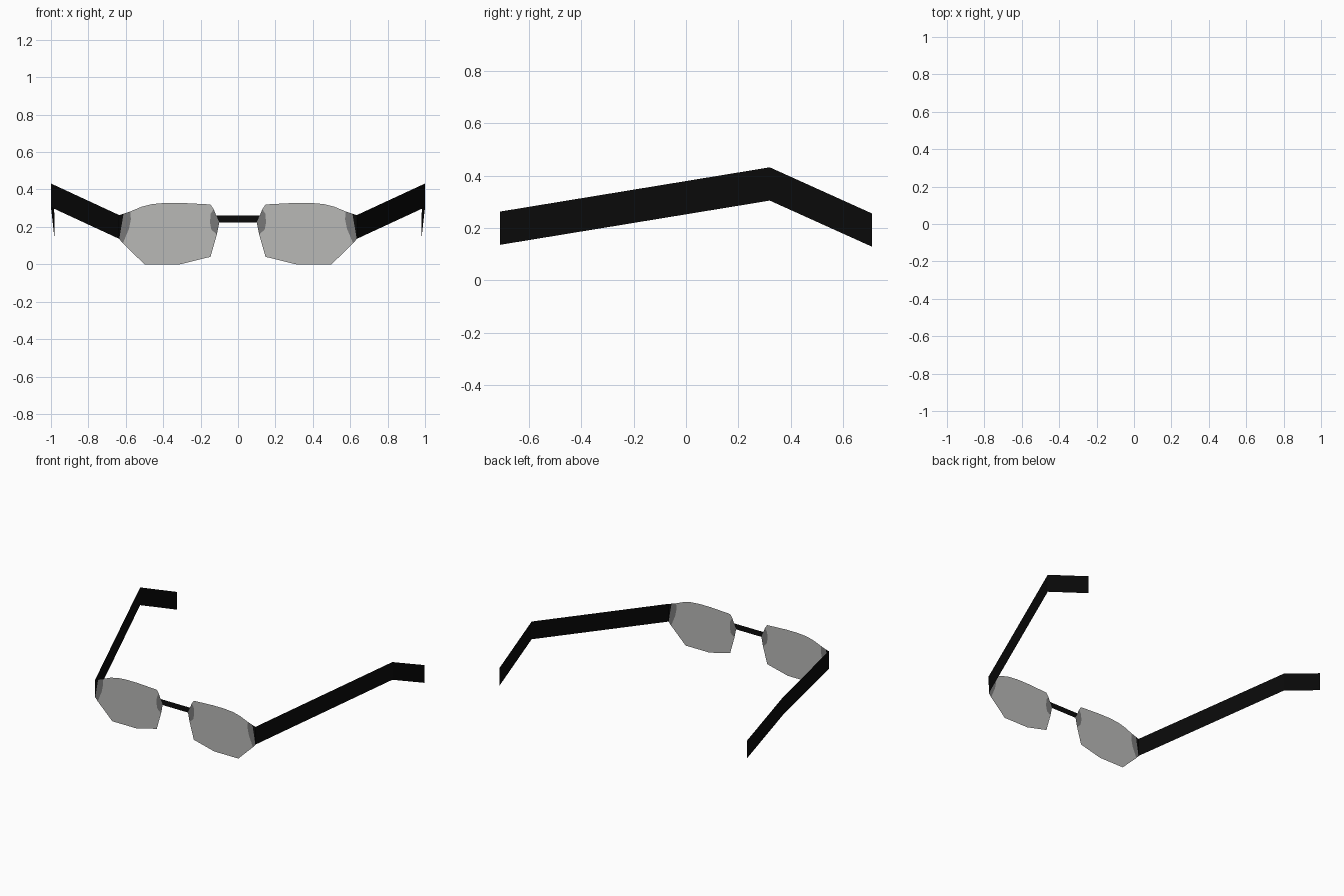
import bpy

if "Cube" in bpy.data.objects:
    bpy.data.objects.remove(bpy.data.objects["Cube"])

FRONT_Y = -0.71


def material(name, r, g, b):
    m = bpy.data.materials.new(name)
    m.diffuse_color = (r, g, b, 1)
    m.use_nodes = True
    m.node_tree.nodes["Principled BSDF"].inputs["Base Color"].default_value = m.diffuse_color
    return m


black = material("frame black", 0.003, 0.003, 0.003)
lens_gray = material("lens gray", 0.48, 0.48, 0.47)
mount_gray = material("mount gray", 0.19, 0.19, 0.19)


def sheet(name, verts, faces, mat, mirror=True):
    """Thin sheet part, mirrored to the other side."""
    me = bpy.data.meshes.new(name)
    me.from_pydata(verts, [], faces)
    me.materials.append(mat)
    ob = bpy.data.objects.new(name, me)
    bpy.context.collection.objects.link(ob)
    if mirror:
        ob.modifiers.new("mirror", 'MIRROR').use_axis[0] = True
    return ob


def front_plate(name, outline, mat, mirror=True):
    """Flat plate in the front plane; outline runs counter-clockwise."""
    verts = [(x, FRONT_Y, z) for x, z in outline]
    return sheet(name, verts, [range(len(verts))], mat, mirror)


# Curved seams shared by lens and mounts, listed top to bottom
inner_seam = [(0.13, 0.295), (0.146, 0.27), (0.15, 0.225), (0.142, 0.185), (0.113, 0.16)]
outer_seam = [(0.575, 0.283), (0.573, 0.24), (0.583, 0.19), (0.602, 0.145)]

# Lens
bottom = [(0.147, 0.04), (0.31, 0.0), (0.5, 0.0), (0.615, 0.112)]
top = [(0.515, 0.308), (0.46, 0.322), (0.39, 0.328), (0.3, 0.328), (0.147, 0.32)]
front_plate("lens", inner_seam + bottom + outer_seam[::-1] + top, lens_gray)

# Mounts at the nose and at the hinge
front_plate("nose_mount", [(0.118, 0.265), (0.1, 0.225)] + inner_seam[::-1], mount_gray)
front_plate("hinge_mount",
            outer_seam + [(0.615, 0.112), (0.635, 0.135), (0.612, 0.27)],
            mount_gray)

# Hinge corner joining lens and temple
front_plate("hinge", [(0.612, 0.27), (0.635, 0.135), (0.637, 0.262)], black)

# Bridge
front_plate("bridge", [(-0.1, 0.223), (0.1, 0.223), (0.118, 0.262), (-0.118, 0.262)],
            black, mirror=False)

# Temples: upright strips bent down behind the ear
path = [(0.635, -0.71, 0.136), (1.0, 0.32, 0.305), (0.98, 0.71, 0.129)]
verts = path + [(x, y, z + 0.127) for x, y, z in path]
sheet("temple", verts, [(0, 1, 4, 3), (1, 2, 5, 4)], black)
